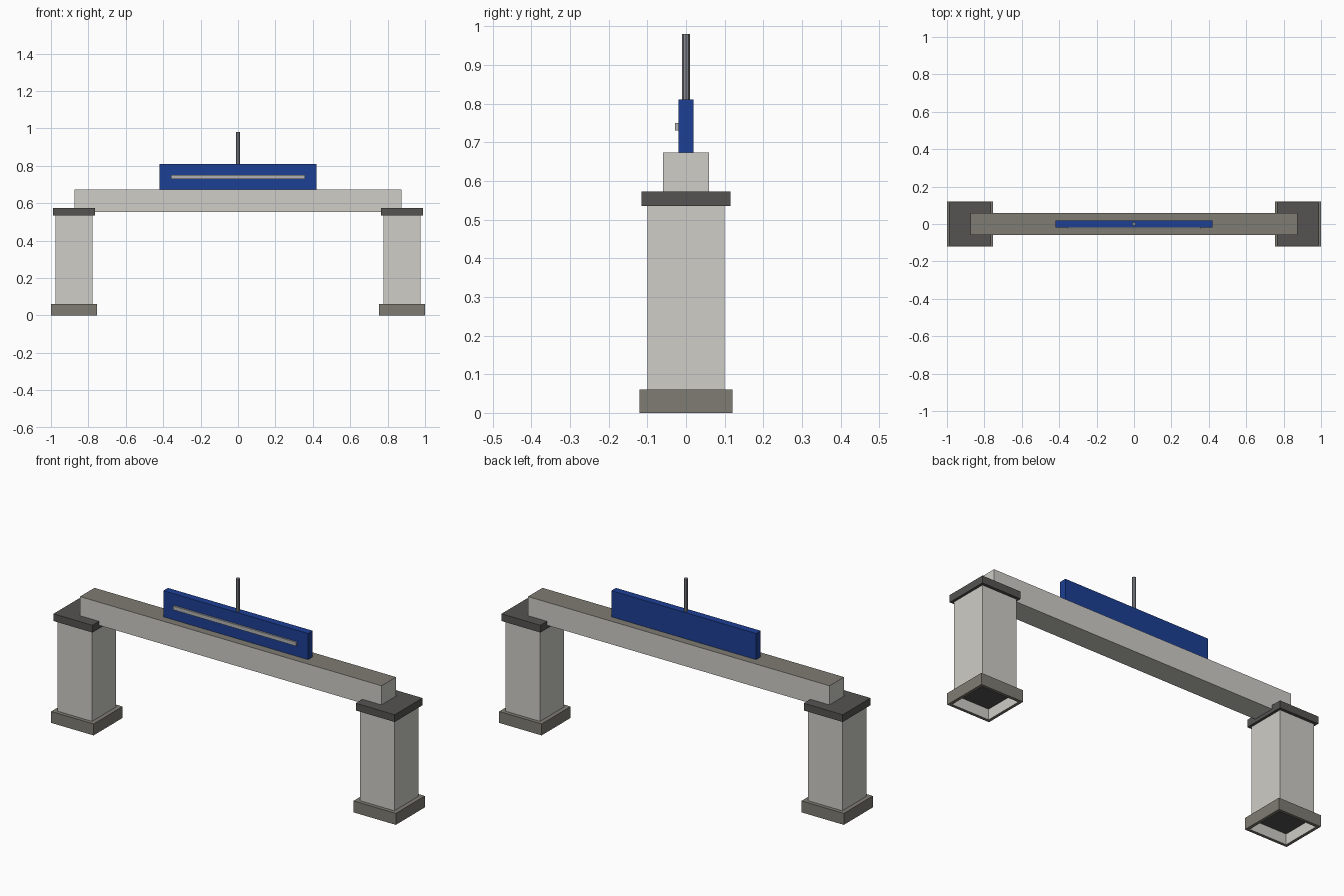
import bpy, bmesh

if "Cube" in bpy.data.objects:
    bpy.data.objects.remove(bpy.data.objects["Cube"])


def material(name, r, g, b):
    m = bpy.data.materials.new(name)
    m.diffuse_color = (r, g, b, 1)
    m.use_nodes = True
    m.node_tree.nodes["Principled BSDF"].inputs["Base Color"].default_value = m.diffuse_color
    return m


LIGHT = material("light_stone", 0.62, 0.61, 0.57)
MID = material("mid_stone", 0.21, 0.20, 0.17)
DARK = material("dark_stone", 0.09, 0.088, 0.085)
BLUE = material("blue_panel", 0.012, 0.05, 0.30)
METAL = material("pale_metal", 0.45, 0.45, 0.46)
STEEL = material("steel", 0.25, 0.26, 0.29)


def finish(name, bm, *mats):
    mesh = bpy.data.meshes.new(name)
    bm.to_mesh(mesh)
    bm.free()
    for m in mats:
        mesh.materials.append(m)
    obj = bpy.data.objects.new(name, mesh)
    bpy.context.collection.objects.link(obj)
    return obj


def box_mesh(x0, x1, y0, y1, z0, z1):
    bm = bmesh.new()
    bmesh.ops.create_cube(bm, size=1)
    for v in bm.verts:
        v.co.x = x1 if v.co.x > 0 else x0
        v.co.y = y1 if v.co.y > 0 else y0
        v.co.z = z1 if v.co.z > 0 else z0
    bm.normal_update()
    return bm


def box(name, mat, *bounds):
    return finish(name, box_mesh(*bounds), mat)


def facing(bm, sign):
    return next(f for f in bm.faces if f.normal.z * sign > 0.9)


# Two piers: recessed foot, column and cap
for side, cx in (("left", -0.877), ("right", 0.877)):
    bm = box_mesh(cx - 0.123, cx + 0.123, -0.12, 0.12, 0, 0.06)
    bottom = facing(bm, -1)
    bmesh.ops.inset_region(bm, faces=[bottom], thickness=0.022)
    walls = bmesh.ops.extrude_discrete_faces(bm, faces=[bottom])["faces"]
    ceiling = walls[0]
    for v in ceiling.verts:
        v.co.z = 0.055
    ceiling.material_index = 2
    for e in ceiling.edges:
        for f in e.link_faces:
            if f != ceiling:
                f.material_index = 1
    finish(side + "_foot", bm, MID, LIGHT, DARK)

    box(side + "_column", LIGHT, cx - 0.1, cx + 0.1, -0.1, 0.1, 0.06, 0.55)
    box(side + "_cap", DARK, cx - 0.113, cx + 0.113, -0.115, 0.115, 0.535, 0.573)

# Crossbeam with a darker top face
bm = box_mesh(-0.875, 0.875, -0.06, 0.06, 0.552, 0.673)
facing(bm, 1).material_index = 1
finish("crossbeam", bm, LIGHT, MID)

# Sign panel with a raised strip on its front
box("sign_panel", BLUE, -0.42, 0.42, -0.019, 0.019, 0.673, 0.81)
box("sign_strip", METAL, -0.357, 0.357, -0.028, -0.019, 0.73, 0.75)

# Mast on top of the sign
bpy.ops.mesh.primitive_cylinder_add(vertices=8, radius=0.01, depth=0.17,
                                    location=(0, 0, 0.895))
mast = bpy.context.object
mast.name = "mast"
mast.data.materials.append(STEEL)
